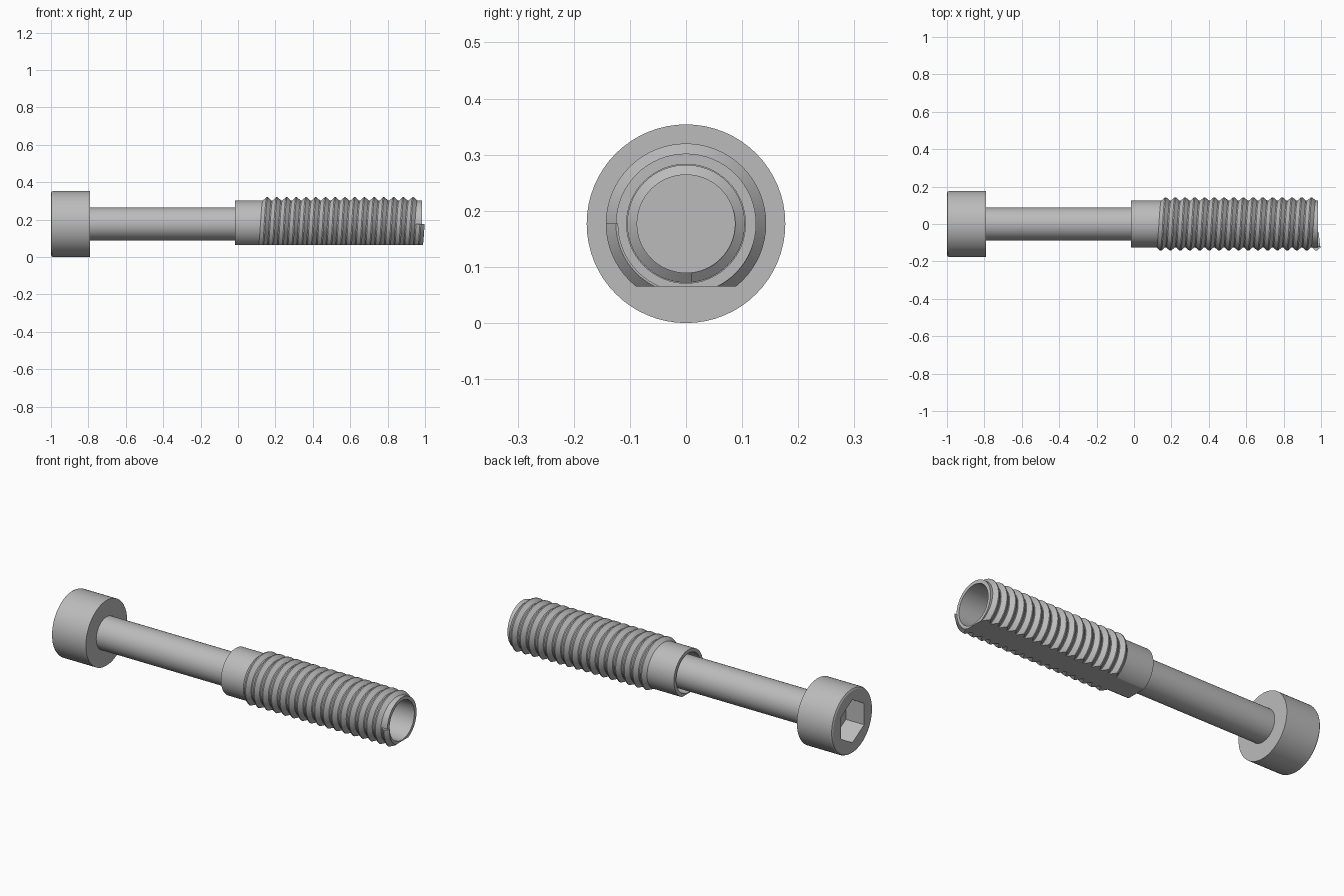
import bpy, bmesh, math
from mathutils import Vector

cube = bpy.data.objects.get("Cube")
if cube:
    bpy.data.objects.remove(cube)

AXIS_Z = 0.177        # height of the bolt axis
FLAT = -0.112         # flat under the sleeve, relative to the axis
SEG = 64

steel = bpy.data.materials.new("grey steel")
steel.use_nodes = True
GREY = (0.5, 0.5, 0.5, 1)
steel.diffuse_color = GREY
steel.node_tree.nodes["Principled BSDF"].inputs["Base Color"].default_value = GREY


def ring(bm, x, r, n=SEG, turn=0.0):
    return [bm.verts.new((x, r * math.sin(turn + math.tau * i / n),
                          r * math.cos(turn + math.tau * i / n))) for i in range(n)]


def bridge(bm, a, b):
    n = len(a)
    for i in range(n):
        j = (i + 1) % n
        bm.faces.new((a[i], a[j], b[j], b[i]))


def lathe(bm, profile, closed=False):
    """Revolve (x, radius) points about the x axis."""
    rings = [ring(bm, x, r) for x, r in profile]
    for a, b in zip(rings, rings[1:]):
        bridge(bm, a, b)
    if closed:
        bridge(bm, rings[-1], rings[0])
    return rings


def helix(bm, x0, x1, root, crest, pitch, base, tip, phase):
    """Sweep a trapezoid ridge along a helix about the x axis."""
    steps = int((x1 - x0) / pitch * SEG)
    section = [(-base / 2, root - 0.004), (-base / 2, root), (-tip / 2, crest),
               (tip / 2, crest), (base / 2, root), (base / 2, root - 0.004)]
    last = None
    for k in range(steps + 1):
        a = phase + math.tau * k / SEG
        x = x0 + pitch * k / SEG
        loop = [bm.verts.new((x + dx, r * math.sin(a), r * math.cos(a))) for dx, r in section]
        if last:
            bridge(bm, last, loop)
        else:
            bm.faces.new(loop)
        last = loop
    bm.faces.new(last)


def cut_flat(bm):
    """Slice off everything below the flat and cap the cuts."""
    geom = bm.verts[:] + bm.edges[:] + bm.faces[:]
    bmesh.ops.bisect_plane(bm, geom=geom, plane_co=Vector((0, 0, FLAT)),
                           plane_no=Vector((0, 0, -1)), clear_outer=True)
    edges = [e for e in bm.edges if e.is_boundary]
    bmesh.ops.holes_fill(bm, edges=edges, sides=0)


def finish(bm, name):
    bmesh.ops.recalc_face_normals(bm, faces=bm.faces[:])
    mesh = bpy.data.meshes.new(name)
    bm.to_mesh(mesh)
    bm.free()
    mesh.materials.append(steel)
    obj = bpy.data.objects.new(name, mesh)
    obj.location.z = AXIS_Z
    bpy.context.collection.objects.link(obj)
    bpy.ops.object.select_all(action='DESELECT')
    obj.select_set(True)
    bpy.context.view_layer.objects.active = obj
    bpy.ops.object.shade_smooth_by_angle(angle=math.radians(25))


# Cap head with rounded rim and hex socket
bm = bmesh.new()
rings = lathe(bm, [(-1, 0.165), (-0.996, 0.173), (-0.988, 0.177), (-0.79, 0.177)])
bm.faces.new(rings[-1])
mouth = ring(bm, -1, 0.116, 6)
floor = ring(bm, -0.89, 0.116, 6)
bridge(bm, mouth, floor)
bm.faces.new(floor)
rim = set(mouth) | set(rings[0])
edges = [e for e in bm.edges if e.is_boundary and set(e.verts) <= rim]
bmesh.ops.triangle_fill(bm, edges=edges, use_beauty=True)
finish(bm, "head")

# Plain shank running into the sleeve
bm = bmesh.new()
rings = lathe(bm, [(-0.79, 0.088), (0.25, 0.088)])
for r in rings:
    bm.faces.new(r)
finish(bm, "shank")

# Thread on the hidden tip of the shank
bm = bmesh.new()
helix(bm, 0.06, 0.235, 0.088, 0.105, 0.035, 0.03, 0.004, math.pi)
finish(bm, "shank_thread")

# Hollow sleeve with collar and a flat along its underside
bm = bmesh.new()
lathe(bm, [(-0.015, 0.106), (-0.015, 0.125), (0.985, 0.125), (0.985, 0.106)], closed=True)
cut_flat(bm)
finish(bm, "sleeve")

# Outer thread of the sleeve
bm = bmesh.new()
helix(bm, 0.13, 0.975, 0.125, 0.143, 0.052, 0.046, 0.006, math.pi)
cut_flat(bm)
finish(bm, "sleeve_thread")
